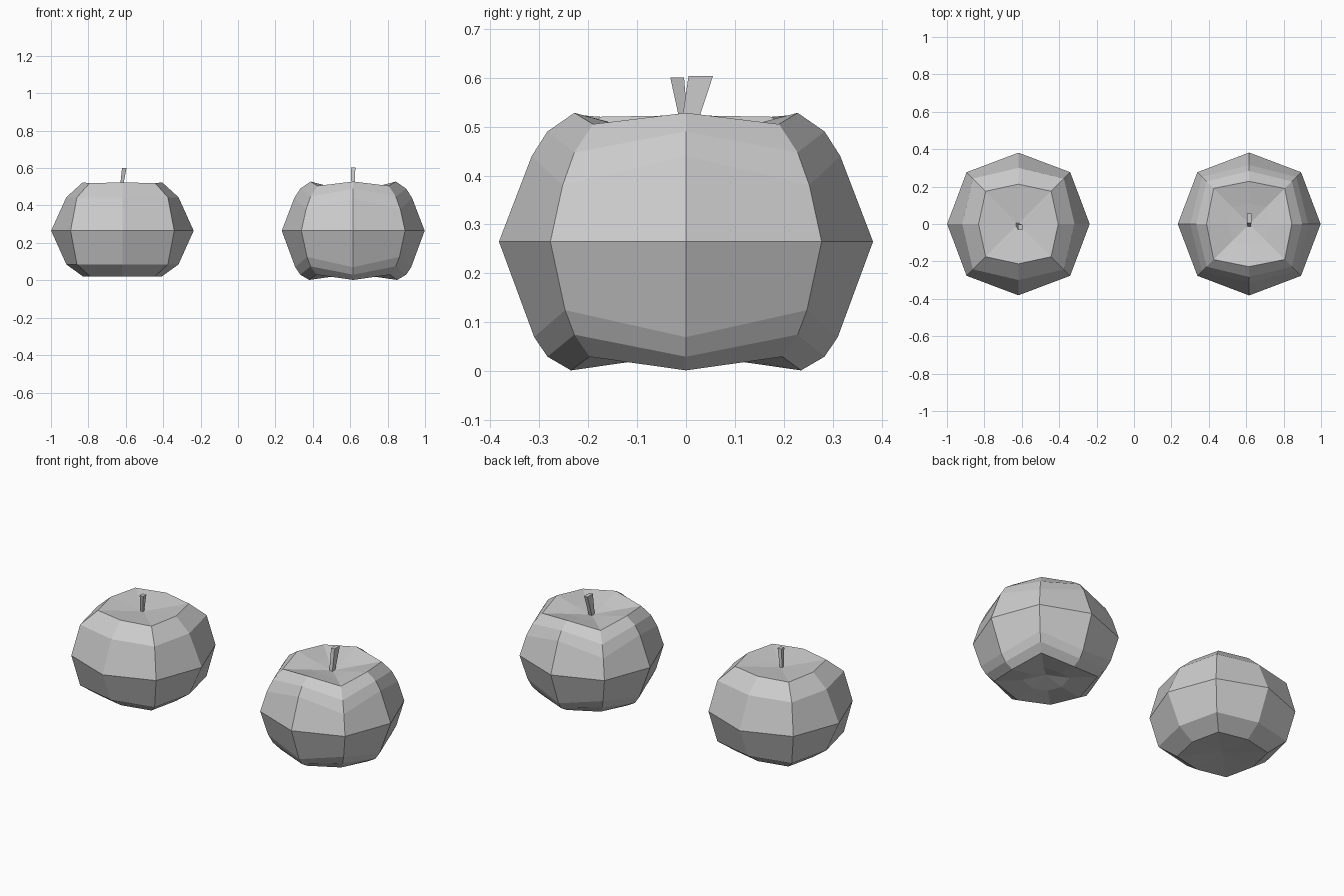
import bpy, bmesh
from math import pi, cos, sin, sqrt

if "Cube" in bpy.data.objects:
    bpy.data.objects.remove(bpy.data.objects["Cube"])


def finish(bm, name):
    bmesh.ops.recalc_face_normals(bm, faces=bm.faces)
    mesh = bpy.data.meshes.new(name)
    bm.to_mesh(mesh)
    bm.free()
    obj = bpy.data.objects.new(name, mesh)
    bpy.context.collection.objects.link(obj)


def loft(bm, rings, low, high):
    """Skin rings of points, closing each end with a fan to a pole point."""
    vs = [[bm.verts.new(p) for p in ring] for ring in rings]
    n = len(vs[0])
    for a, b in zip(vs, vs[1:]):
        for i in range(n):
            j = (i + 1) % n
            bm.faces.new((a[i], a[j], b[j], b[i]))
    for ring, pole in ((vs[0], low), (vs[-1], high)):
        c = bm.verts.new(pole)
        for i in range(n):
            bm.faces.new((ring[i], ring[(i + 1) % n], c))


def apple(name, cx, profile, low, high):
    """Profile rows: axis radius, axis z, diagonal x/y offset, diagonal z."""
    rings = []
    for ra, za, d, zd in profile:
        ring = []
        for k in range(8):
            r, z = (d * sqrt(2), zd) if k % 2 else (ra, za)
            ring.append((cx + r * cos(k * pi / 4), r * sin(k * pi / 4), z))
        rings.append(ring)
    bm = bmesh.new()
    loft(bm, rings, (cx, 0, low), (cx, 0, high))
    finish(bm, name)


def stem(name, sections):
    """Sections: centre x, y, z, half width x, half width y, z tilt."""
    rings = [[(x + sx * hx, y + sy * hy, z - sy * t)
              for sx, sy in ((-1, -1), (1, -1), (1, 1), (-1, 1))]
             for x, y, z, hx, hy, t in sections]
    bm = bmesh.new()
    loft(bm, rings, sections[0][:3], sections[-1][:3])
    finish(bm, name)


# Left, simpler apple
apple("left_apple", -0.618, [
    (0.21, 0.02, 0.172, 0.02),
    (0.30, 0.085, 0.243, 0.085),
    (0.381, 0.265, 0.277, 0.265),
    (0.30, 0.444, 0.243, 0.444),
    (0.213, 0.523, 0.175, 0.52)], 0.035, 0.495)
stem("left_stem", [
    (-0.626, 0.0, 0.48, 0.007, 0.006, 0),
    (-0.608, -0.018, 0.60, 0.012, 0.014, 0.0)])

# Right, finer apple with dimples at top and bottom
apple("right_apple", 0.616, [
    (0.11, 0.02, 0.09, 0.03),
    (0.235, 0.002, 0.197, 0.03),
    (0.283, 0.03, 0.228, 0.075),
    (0.31, 0.07, 0.247, 0.125),
    (0.382, 0.265, 0.277, 0.265),
    (0.315, 0.44, 0.252, 0.38),
    (0.283, 0.49, 0.228, 0.447),
    (0.228, 0.528, 0.19, 0.505),
    (0.11, 0.497, 0.09, 0.49)], 0.055, 0.475)
stem("right_stem", [
    (0.616, -0.004, 0.46, 0.01, 0.012, 0),
    (0.616, 0.030, 0.603, 0.011, 0.025, 0.0)])
